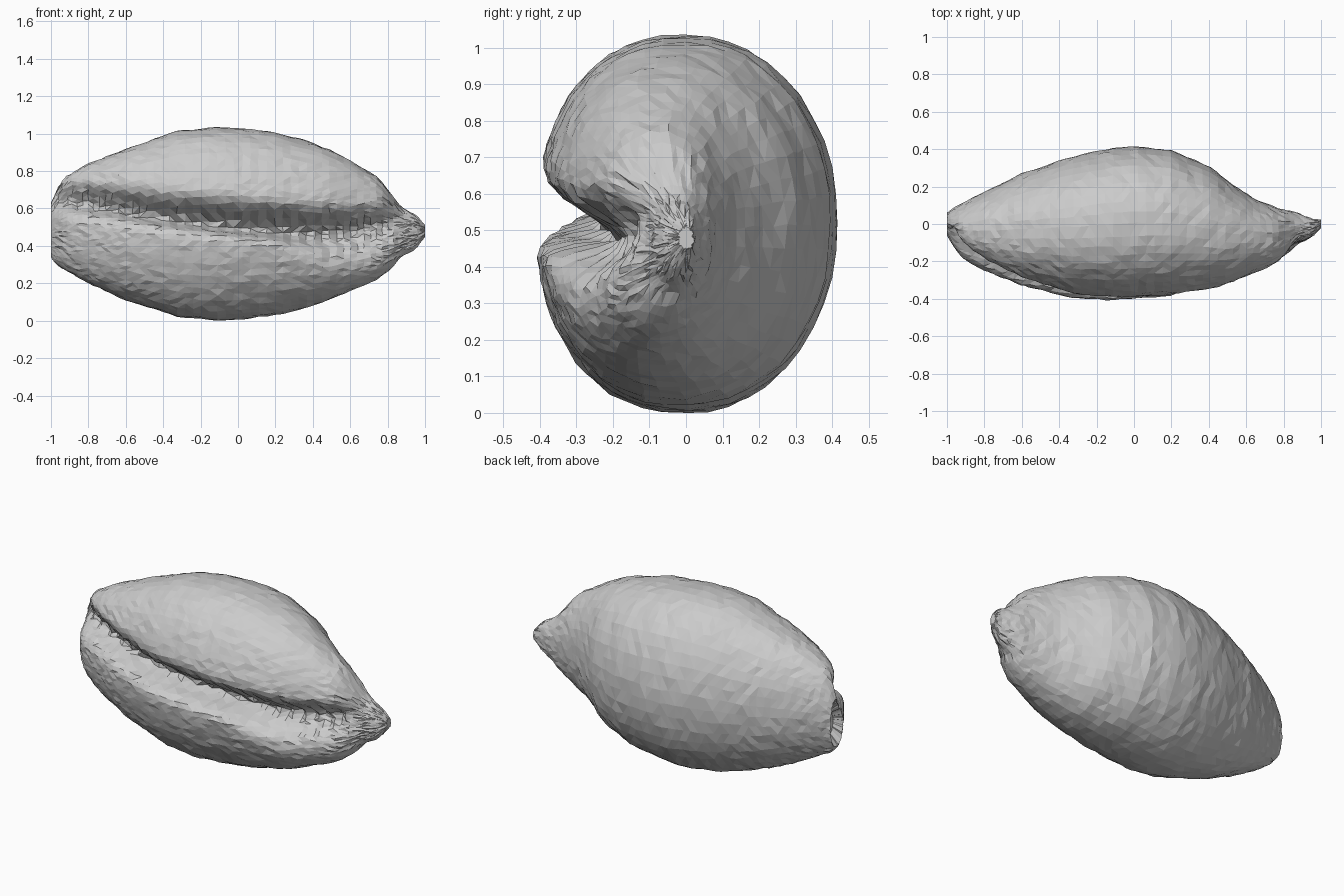
import bpy, bmesh, math, random

if "Cube" in bpy.data.objects:
    bpy.data.objects.remove(bpy.data.objects["Cube"])

random.seed(4)
SEG = 60     # points round each ring
RINGS = 58   # rings along the length

# Outline stations: x, bottom z, top z, front y, back y, groove z, groove depth
STATIONS = [
    (-1.00, .34, .63, -.06, .06, .60, .03),
    (-0.97, .30, .70, -.11, .08, .65, .07),
    (-0.92, .27, .77, -.18, .11, .66, .11),
    (-0.80, .20, .84, -.25, .17, .65, .13),
    (-0.60, .11, .92, -.33, .27, .62, .15),
    (-0.33, .025, 1.015, -.40, .36, .58, .18),
    (-0.12, .00, 1.035, -.415, .405, .56, .20),
    (0.02, .01, 1.03, -.41, .415, .545, .21),
    (0.20, .03, 1.01, -.395, .395, .53, .21),
    (0.42, .085, .945, -.36, .30, .51, .20),
    (0.50, .115, .91, -.335, .23, .51, .19),
    (0.62, .17, .845, -.29, .15, .51, .16),
    (0.75, .225, .765, -.24, .09, .52, .12),
    (0.82, .28, .68, -.19, .075, .53, .07),
    (0.87, .34, .61, -.12, .06, .53, .02),
    (0.95, .385, .565, -.07, .03, .5, 0),
    (1.00, .45, .51, -.02, .02, .5, 0)]


def station(x):
    for a, b in zip(STATIONS, STATIONS[1:]):
        if x <= b[0] + 1e-6:
            f = (x - a[0]) / (b[0] - a[0])
            return [p + (q - p) * f for p, q in zip(a[1:], b[1:])]
    return STATIONS[-1][1:]


def ring_points(x):
    zb, zt, yf, yb, zg, depth = station(x)
    zc, h = (zb + zt) / 2, (zt - zb) / 2
    yc, w = (yf + yb) / 2, (yb - yf) / 2
    # the hollow beside the spire widens the lower lip of the groove
    flare = max(0, min(1, (x - .2) / .3)) * max(0, min(1, (.92 - x) / .1))
    pts = []
    for i in range(SEG):
        phi = 2 * math.pi * i / SEG - math.pi
        t = math.pi + phi - .45 * math.sin(phi)
        c, s = math.cos(t), math.sin(t)
        y = yc + w * math.copysign(abs(c) ** (.85 if c < 0 else .93), c)
        z = zc + h * s
        if c < -.1:
            d = z - zg
            width = .065 if d > 0 else .065 + .06 * flare
            g = math.exp(-(d / width) ** 2)
            # fine teeth along the opening
            tooth = 1 + .12 * math.sin(x * 75 + z * 25)
            y += depth * g * tooth
            # upper lip overhangs the opening
            z -= .25 * depth * g * (1 - flare * .4)
        j = .004
        pts.append((x + random.uniform(-j, j) * (abs(x) < .97),
                    y + random.uniform(-j, j), z + random.uniform(-j, j)))
    return pts


bm = bmesh.new()
# Closer rings near both ends
xs = [math.sin((i / (RINGS - 1) - .5) * math.pi) * .45 +
      (i / (RINGS - 1) - .5) * 1.1 for i in range(RINGS)]
rings = [[bm.verts.new(p) for p in ring_points(x)] for x in xs]

# Sunken notch at the narrow end
inner = []
for v in rings[0]:
    inner.append(bm.verts.new((-.95, v.co.y * .6, .48 + (v.co.z - .48) * .6)))
rings.insert(0, inner)

for a, b in zip(rings, rings[1:]):
    for i in range(SEG):
        k = (i + 1) % SEG
        bm.faces.new((a[i], a[k], b[k], b[i]))
for ring, x in ((rings[0], -.94), (rings[-1], 1.0)):
    cy = sum(v.co.y for v in ring) / SEG
    cz = sum(v.co.z for v in ring) / SEG
    tip = bm.verts.new((x, cy, cz))
    for i in range(SEG):
        bm.faces.new((ring[i], ring[(i + 1) % SEG], tip))

bmesh.ops.triangulate(bm, faces=bm.faces[:])
bmesh.ops.recalc_face_normals(bm, faces=bm.faces[:])
low = min(v.co.z for v in bm.verts)
for v in bm.verts:
    v.co.z -= low
mesh = bpy.data.meshes.new("sea_shell")
bm.to_mesh(mesh)
bm.free()
shell = bpy.data.objects.new("sea_shell", mesh)
bpy.context.collection.objects.link(shell)
